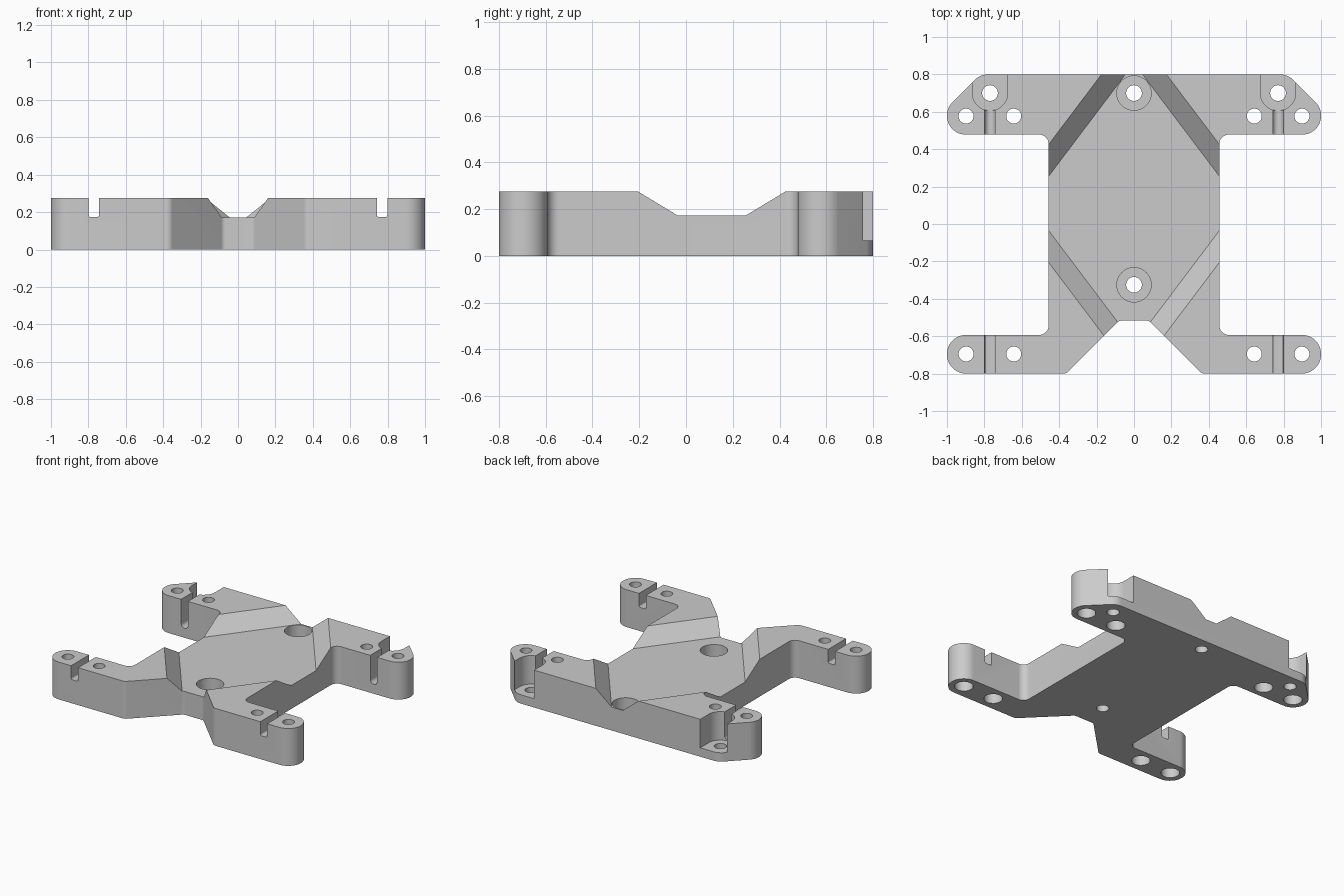
import bpy, bmesh
from math import cos, sin, pi, radians
from mathutils import Vector, Matrix

default = bpy.data.objects.get("Cube")
if default:
    bpy.data.objects.remove(default, do_unlink=True)

grey = bpy.data.materials.new("plain grey")
grey.use_nodes = True
grey.diffuse_color = (0.6, 0.6, 0.6, 1)
grey.node_tree.nodes["Principled BSDF"].inputs["Base Color"].default_value = (0.6, 0.6, 0.6, 1)

HEIGHT = 0.275
FLOOR = 0.172
BORE_FLOOR = 0.065


def rounded(corners, steps=12):
    """Polygon points with each (x, y, radius) corner filleted."""
    points = []
    for i, (x, y, r) in enumerate(corners):
        here = Vector((x, y))
        if r == 0:
            points.append(here)
            continue
        a = (Vector(corners[i - 1][:2]) - here).normalized()
        b = (Vector(corners[(i + 1) % len(corners)][:2]) - here).normalized()
        half = a.angle(b) / 2
        centre = here + (a + b).normalized() * (r / sin(half))
        start = here + a * (r / (sin(half) / cos(half))) - centre
        end = here + b * (r / (sin(half) / cos(half))) - centre
        sweep = start.angle_signed(end)
        for k in range(steps + 1):
            t = -sweep * k / steps
            points.append(centre + Matrix.Rotation(t, 2) @ start)
    return points


def circle(x, y, r, n=40):
    return [Vector((x + r * cos(2 * pi * k / n), y + r * sin(2 * pi * k / n))) for k in range(n)]


def loft(name, low, high, z0, z1, along_y=False):
    """Solid between two matching outlines, stacked in z or along y."""
    bm = bmesh.new()

    def ring(points, h):
        return [bm.verts.new((p.x, h, p.y) if along_y else (p.x, p.y, h)) for p in points]
    a, b = ring(low, z0), ring(high, z1)
    bm.faces.new(a)
    bm.faces.new(b)
    for i in range(len(a)):
        j = (i + 1) % len(a)
        bm.faces.new((a[i], a[j], b[j], b[i]))
    bmesh.ops.remove_doubles(bm, verts=bm.verts, dist=1e-5)
    bmesh.ops.recalc_face_normals(bm, faces=bm.faces)
    mesh = bpy.data.meshes.new(name)
    bm.to_mesh(mesh)
    bm.free()
    mesh.materials.append(grey)
    obj = bpy.data.objects.new(name, mesh)
    bpy.context.collection.objects.link(obj)
    return obj


def prism(name, outline, z0, z1, along_y=False):
    return loft(name, outline, outline, z0, z1, along_y)


# Plate outline: right half, then mirrored
half = [(0.08, -0.517, 0.03), (0.363, -0.8, 0.04), (1, -0.8, 0.102), (1, -0.593, 0.102),
        (0.457, -0.593, 0.05), (0.457, 0.478, 0.05), (1, 0.478, 0.1), (1, 0.622, 0.1),
        (0.822, 0.8, 0.1)]
corners = half + [(-x, y, r) for x, y, r in reversed(half)]
plate = prism("mounting_plate", rounded(corners), 0, HEIGHT)
bpy.context.view_layer.objects.active = plate
plate.select_set(True)


def cut(cutter):
    cutter.hide_render = True
    mod = plate.modifiers.new("cut", "BOOLEAN")
    mod.operation = "DIFFERENCE"
    mod.solver = "EXACT"
    mod.object = cutter
    bpy.ops.object.modifier_apply(modifier=mod.name)
    bpy.data.objects.remove(cutter, do_unlink=True)


# Sloped diamond recess across the middle
def diamond(hx, hy):
    return [Vector(p) for p in ((hx, 0.11), (0, 0.11 + hy), (-hx, 0.11), (0, 0.11 - hy))]


cut(loft("recess_cutter", diamond(0.566, 0.75), diamond(0.823, 1.09), FLOOR, FLOOR + 0.206))

# Counterbored centre holes
for y in (0.70, -0.325):
    cut(prism("bore_cutter", circle(0, y, 0.092), BORE_FLOOR, 0.4))
    cut(prism("hole_cutter", circle(0, y, 0.042), -0.1, 0.2))

for side in (-1, 1):
    # Open-backed corner bores and their holes
    x = side * 0.77
    w = 0.094
    bore = [(x - w, 0.606, 0.0935), (x + w, 0.606, 0.0935), (x + w, 0.95, 0), (x - w, 0.95, 0)]
    cut(prism("corner_bore_cutter", rounded(bore), BORE_FLOOR, 0.4))
    cut(prism("hole_cutter", circle(x, 0.70, 0.042), -0.1, 0.2))

    # Slots across the arms: square in front, deep and round-bottomed behind
    for y0, y1, z, r in ((-0.9, -0.5, 0.174, 0.01), (0.4, 0.66, 0.07, 0.027)):
        slot = [(x - 0.028, z, r), (x + 0.028, z, r), (x + 0.028, 0.4, 0), (x - 0.028, 0.4, 0)]
        cut(prism("slot_cutter", rounded(slot, 8), y0, y1, True))

    # Screw holes in the arms, wider from below
    for y in (-0.695, 0.577):
        for hx in (0.643, 0.898):
            cut(prism("screw_hole_cutter", circle(side * hx, y, 0.04), -0.1, 0.4))
            cut(prism("screw_head_cutter", circle(side * hx, y, 0.062), -0.1, 0.11))

bpy.ops.object.shade_smooth_by_angle(angle=radians(25))
